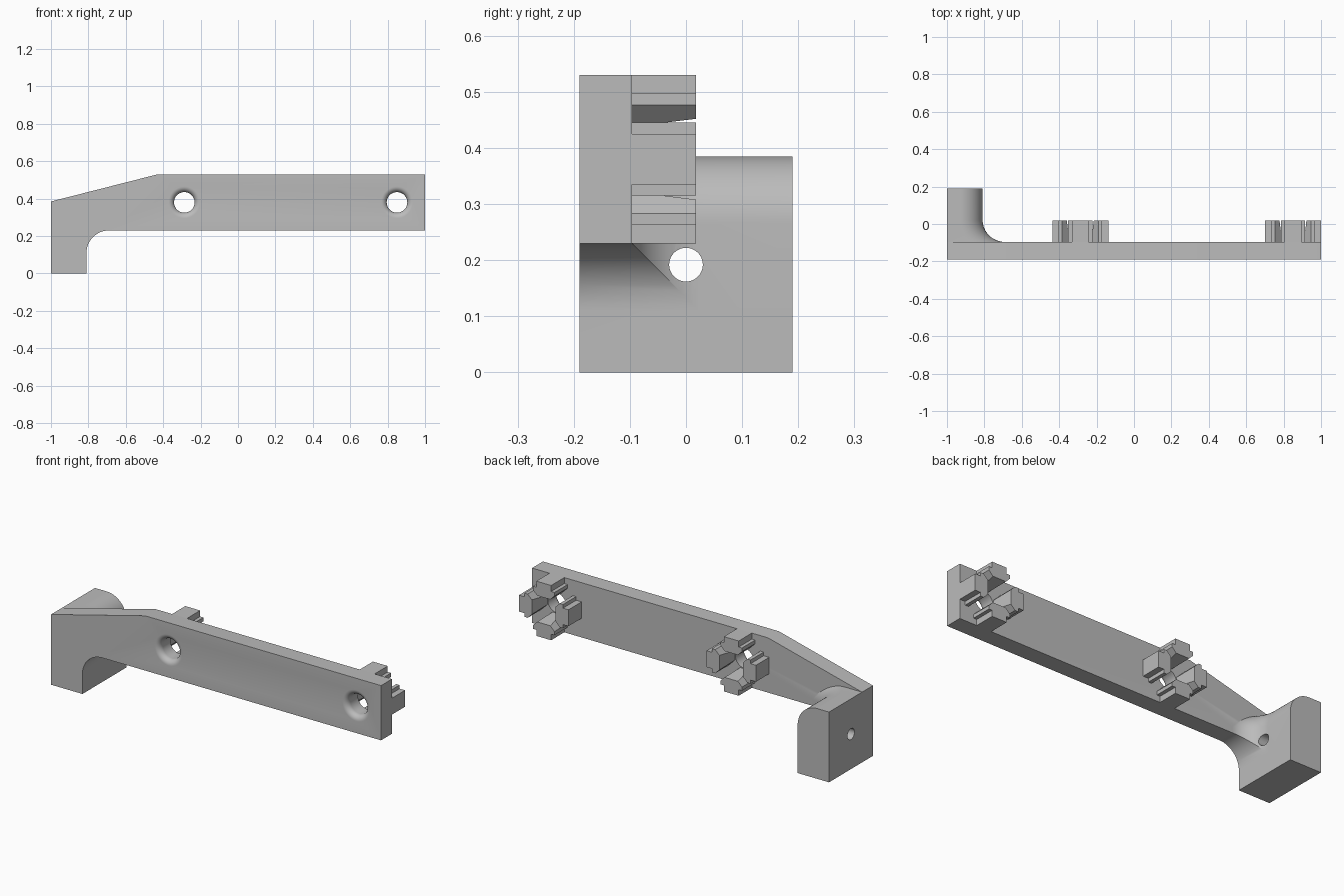
import bpy, bmesh
from math import pi, sin, cos, asin, radians
from mathutils import Matrix

cube = bpy.data.objects.get("Cube")
if cube:
    bpy.data.objects.remove(cube, do_unlink=True)

grey = bpy.data.materials.new("plain grey")
grey.use_nodes = True
grey.diffuse_color = (0.5, 0.5, 0.5, 1)
grey.node_tree.nodes["Principled BSDF"].inputs["Base Color"].default_value = (0.5, 0.5, 0.5, 1)

FRONT, BACK, TIP = -0.19, -0.096, 0.018   # plate front, plate back, lug tips
R = 0.12                                  # radius shared by all blends
CX = -0.69                                # x of the blend centres
STEPS = 16


def loft(name, rings):
    """Closed solid through rings of matching points."""
    bm = bmesh.new()
    loops = [[bm.verts.new(p) for p in ring] for ring in rings]
    n = len(loops[0])
    for a, b in zip(loops, loops[1:]):
        for i in range(n):
            j = (i + 1) % n
            bm.faces.new((a[i], a[j], b[j], b[i]))
    bm.faces.new(loops[0][::-1])
    bm.faces.new(loops[-1])
    bmesh.ops.recalc_face_normals(bm, faces=bm.faces)
    mesh = bpy.data.meshes.new(name)
    bm.to_mesh(mesh)
    bm.free()
    mesh.materials.append(grey)
    obj = bpy.data.objects.new(name, mesh)
    bpy.context.collection.objects.link(obj)
    return obj


def combine(target, other, operation):
    """Apply a boolean and drop the helper."""
    mod = target.modifiers.new(operation, 'BOOLEAN')
    mod.operation, mod.solver, mod.object = operation, 'EXACT', other
    bpy.context.view_layer.objects.active = target
    bpy.ops.object.modifier_apply(modifier=mod.name)
    bpy.data.objects.remove(other, do_unlink=True)


def plan_ring(inset, z):
    """Foot outline from above, flaring into the plate."""
    rad = R + inset
    end = asin(R / rad)
    cy = BACK + R
    arc = [(CX + rad * cos(pi + end * i / STEPS),
            cy + rad * sin(pi + end * i / STEPS), z) for i in range(STEPS + 1)]
    return [(-1.1, -0.15, z), (-1.1, 0.19, z), (CX - rad, 0.19, z)] + arc + [(arc[-1][0], -0.15, z)]


# Foot with a rounded upper edge, plus the plate slab
foot_top = 0.385
rings = [plan_ring(0, -0.1)]
for i in range(STEPS + 1):
    t = i / STEPS * pi / 2
    rings.append(plan_ring(R * (1 - cos(t)), foot_top - R + R * sin(t)))
foot = loft("foot", rings)
arm = loft("bracket_arm", [[(x, y, z) for x, z in ((-1.1, -0.1), (1.1, -0.1), (1.1, 0.7), (-1.1, 0.7))]
                           for y in (FRONT, BACK)])
combine(arm, foot, 'UNION')

# Trim to the side outline with sloped top and rounded inner corner
outline = [(-1, 0), (CX - R, 0)]
outline += [(CX + R * cos(pi - i / STEPS * pi / 2), 0.11 + R * sin(i / STEPS * pi / 2))
            for i in range(STEPS + 1)]
outline += [(1, 0.23), (1, 0.53), (-0.43, 0.53), (-1, foot_top)]
combine(arm, loft("outline", [[(x, y, z) for x, z in outline] for y in (-0.4, 0.4)]), 'INTERSECT')


def circle(rad):
    return [(rad * cos(2 * pi * i / 48), rad * sin(2 * pi * i / 48)) for i in range(48)]


# Flared screw holes through the plate
hole_r, flare = 0.055, 0.03
centres = [(-0.287, 0.38), (0.85, 0.38)]
for cx, cz in centres:
    section = [(hole_r + flare, -0.3)]
    for i in range(9):
        t = i / 8 * pi / 2
        section.append((hole_r + flare * (1 - sin(t)), FRONT + flare * (1 - cos(t))))
    section.append((hole_r, 0.1))
    combine(arm, loft("screw_hole", [[(cx + a, y, cz + b) for a, b in circle(rad)]
                                     for rad, y in section]), 'DIFFERENCE')

# Cross hole through the foot
combine(arm, loft("foot_hole", [[(x, a, 0.192 + b) for a, b in circle(0.03)]
                                for x in (-1.2, -0.6)]), 'DIFFERENCE')


# Four stepped lugs around each screw hole
def lug_ring(inner, y):
    half = [(0.15, 0.045), (0.117, 0.045), (0.117, 0.065), (0.097, 0.065), (inner, inner - 0.032)]
    return [(r, y, t) for r, t in half] + [(r, y, -t) for r, t in half[::-1]]


parts = [arm]
for side, (cx, cz) in zip(("inner", "outer"), centres):
    for k in range(4):
        lug = loft(f"{side}_lug_{k + 1}", [lug_ring(0.058, BACK), lug_ring(0.072, TIP)])
        lug.data.transform(Matrix.Translation((cx, 0, cz)) @ Matrix.Rotation(k * pi / 2, 4, 'Y'))
        parts.append(lug)

# Smooth the blends, keep the edges crisp
bpy.ops.object.select_all(action='DESELECT')
arm.select_set(True)
bpy.context.view_layer.objects.active = arm
bpy.ops.object.shade_smooth_by_angle(angle=radians(25))
